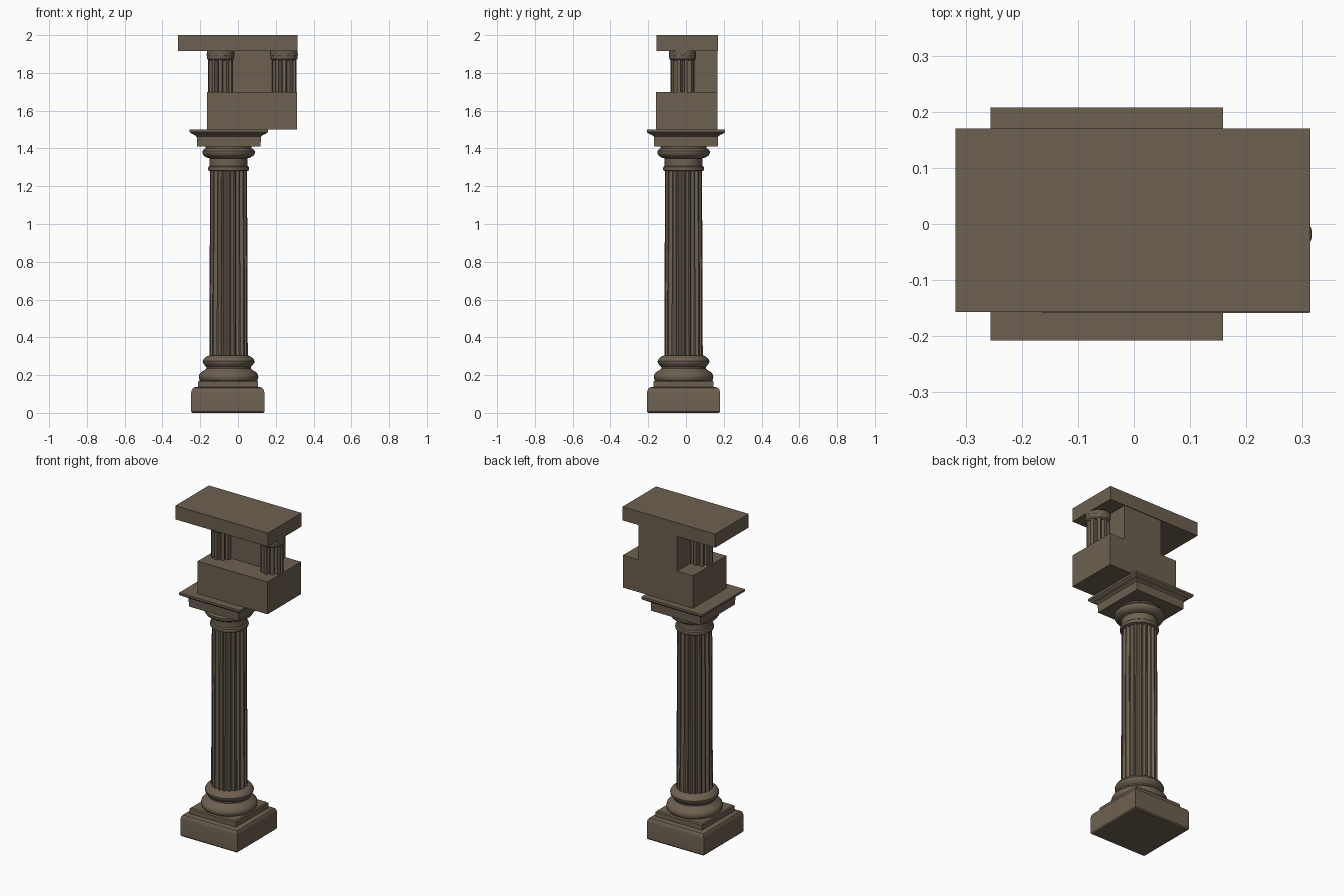
import bpy, bmesh, math
from mathutils import Matrix

if "Cube" in bpy.data.objects:
    bpy.data.objects.remove(bpy.data.objects["Cube"])

stone = bpy.data.materials.new("brown stone")
stone.diffuse_color = (0.152, 0.117, 0.082, 1)
stone.use_nodes = True
stone.node_tree.nodes["Principled BSDF"].inputs["Base Color"].default_value = stone.diffuse_color

CX, CY = -0.05, -0.013          # axis of the big column


def finish(bm, name, smooth=False):
    bmesh.ops.recalc_face_normals(bm, faces=bm.faces)
    me = bpy.data.meshes.new(name)
    bm.to_mesh(me)
    bm.free()
    me.materials.append(stone)
    ob = bpy.data.objects.new(name, me)
    bpy.context.collection.objects.link(ob)
    if smooth:
        bpy.ops.object.select_all(action='DESELECT')
        ob.select_set(True)
        bpy.context.view_layer.objects.active = ob
        bpy.ops.object.shade_smooth_by_angle(angle=math.radians(32))
    return ob


def loft(name, rings, smooth=False):
    """Skin a stack of equal-length point rings and cap both ends."""
    bm = bmesh.new()
    vs = [[bm.verts.new(p) for p in ring] for ring in rings]
    n = len(vs[0])
    for a, b in zip(vs, vs[1:]):
        for i in range(n):
            j = (i + 1) % n
            bm.faces.new((a[i], a[j], b[j], b[i]))
    bm.faces.new(vs[0][::-1])
    bm.faces.new(vs[-1])
    return finish(bm, name, smooth)


def square(name, cx, cy, profile, smooth=False):
    return loft(name, [[(cx + sx * h, cy + sy * h, z) for sx, sy in
                        ((-1, -1), (1, -1), (1, 1), (-1, 1))] for h, z in profile], smooth)


def lathe(name, cx, cy, profile, n=48):
    return loft(name, [[(cx + r * math.cos(2 * math.pi * i / n),
                         cy + r * math.sin(2 * math.pi * i / n), z) for i in range(n)]
                       for r, z in profile], True)


def fluted(name, cx, cy, levels, flutes, depth, fillet, steps=6):
    """Shaft with round grooves separated by narrow flat fillets."""
    rings = []
    for r, z in levels:
        ring = []
        for k in range(flutes):
            for s in range(steps + 1):
                u = s / steps
                a = 2 * math.pi * (k + fillet / 2 + u * (1 - fillet)) / flutes - math.pi / 2
                rr = r - depth * math.sin(math.pi * u)
                ring.append((cx + rr * math.cos(a), cy + rr * math.sin(a), z))
        rings.append(ring)
    return loft(name, rings, True)


def box(name, x0, x1, y0, y1, z0, z1):
    return loft(name, [[(x0, y0, z), (x1, y0, z), (x1, y1, z), (x0, y1, z)] for z in (z0, z1)])


# plinth with rounded top edge, and the slab above it
square("plinth", -0.054, CY, [(0.188, 0), (0.194, 0.007), (0.194, 0.105), (0.191, 0.12),
                              (0.184, 0.131), (0.172, 0.136)], True)
square("base_slab", -0.053, CY, [(0.158, 0.13), (0.158, 0.166), (0.152, 0.172)])

# moulded base rings
lathe("base_moulding", CX, CY, [
    (0.145, 0.165), (0.154, 0.175), (0.158, 0.19), (0.155, 0.204), (0.143, 0.217),
    (0.126, 0.227), (0.118, 0.236), (0.118, 0.244), (0.128, 0.254), (0.136, 0.265),
    (0.137, 0.275), (0.130, 0.288), (0.117, 0.298), (0.106, 0.303)])

# main shaft
fluted("shaft", CX, CY, [(0.102, 0.295), (0.098, 1.295)], 20, 0.013, 0.25)

# neck ring, neck and bulging capital ring
lathe("capital_moulding", CX, CY, [
    (0.098, 1.28), (0.107, 1.284), (0.109, 1.292), (0.107, 1.302), (0.100, 1.308),
    (0.100, 1.348), (0.116, 1.352), (0.131, 1.361), (0.139, 1.374), (0.139, 1.386),
    (0.131, 1.396), (0.122, 1.400), (0.122, 1.415)])

# square capital slab with a flared top
square("abacus", -0.0485, 0.0, [
    (0.168, 1.41), (0.170, 1.462), (0.176, 1.468), (0.184, 1.473), (0.195, 1.477),
    (0.203, 1.483), (0.2075, 1.487), (0.2075, 1.5)])

# upper block: beam, back wall and top slab
box("beam", -0.164, 0.313, -0.159, 0.166, 1.5, 1.7)
box("wall", -0.056, 0.208, -0.02, 0.166, 1.695, 1.92)
box("top_slab", -0.318, 0.314, -0.157, 0.17, 1.916, 2.0)

# two short fluted columns with studded caps
for side, x in (("left", -0.093), ("right", 0.244)):
    y = -0.018
    fluted(side + "_short_shaft", x, y, [(0.066, 1.695), (0.066, 1.88)], 10, 0.018, 0.45)
    lathe(side + "_short_cap", x, y, [(0.062, 1.866), (0.070, 1.874), (0.0715, 1.882),
                                      (0.0715, 1.918)], 40)
    bm = bmesh.new()
    for k in range(10):
        m = (Matrix.Translation((x, y, 1.897)) @ Matrix.Rotation(math.tau * k / 10, 4, 'Z')
             @ Matrix.Translation((0.0705, 0, 0)) @ Matrix.Diagonal((0.003, 0.012, 0.007, 1)))
        bmesh.ops.create_uvsphere(bm, u_segments=12, v_segments=8, radius=1, matrix=m)
    finish(bm, side + "_cap_studs", True)
